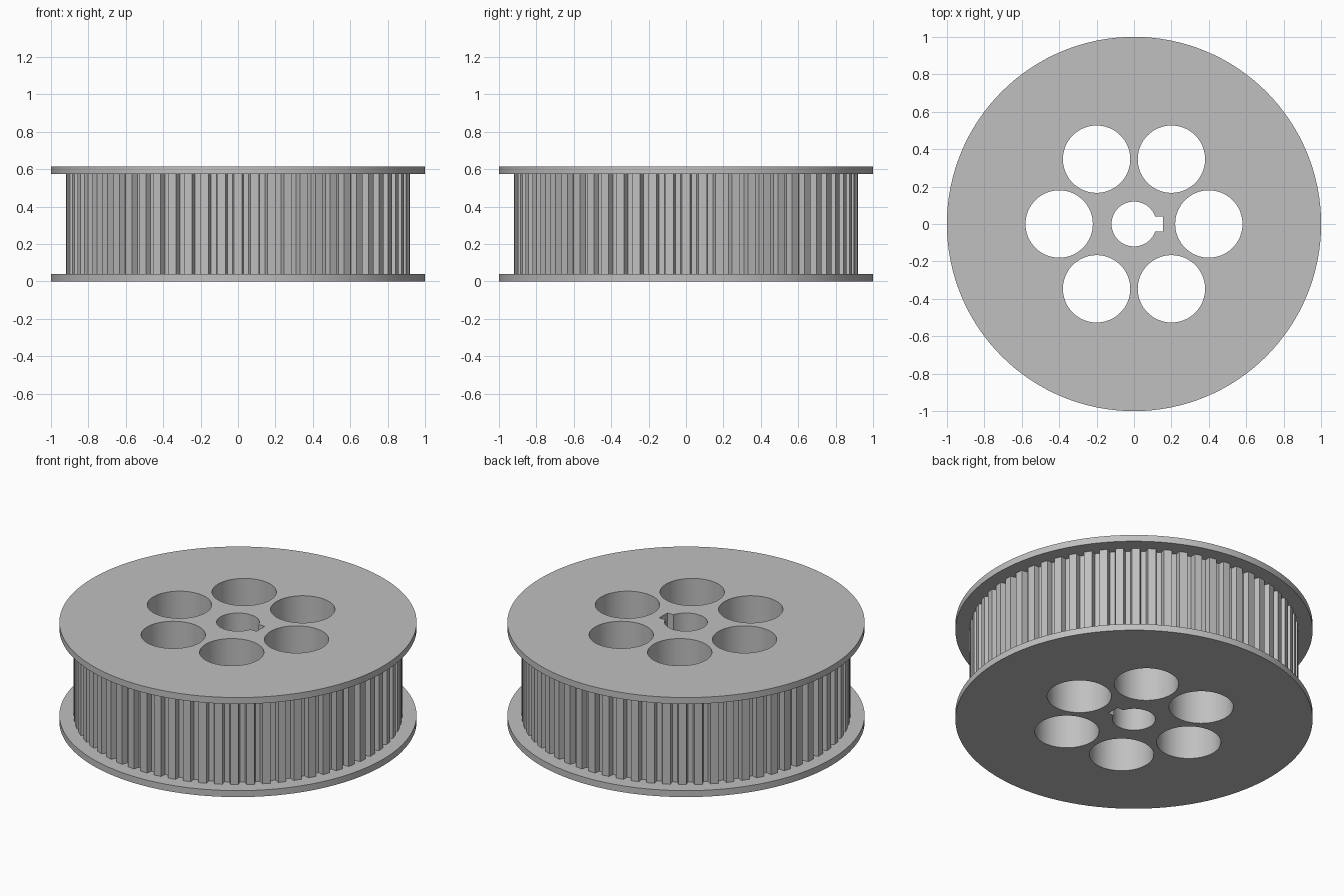
import bpy, bmesh
from math import sin, cos, pi, tau, asin

HEIGHT = 0.615
FLANGE = 0.04
TEETH = 64
TIP_R, ROOT_R = 0.92, 0.885

cube = bpy.data.objects.get("Cube")
if cube:
    bpy.data.objects.remove(cube, do_unlink=True)

steel = bpy.data.materials.new("steel grey")
steel.use_nodes = True
grey = (0.53, 0.53, 0.53, 1)
steel.diffuse_color = grey
steel.node_tree.nodes["Principled BSDF"].inputs["Base Color"].default_value = grey


def polar(r, a):
    return (r * cos(a), r * sin(a))


def circle(r, n, cx=0, cy=0):
    return [(cx + r * cos(tau * i / n), cy + r * sin(tau * i / n)) for i in range(n)]


def prism(name, outline, z0, z1):
    """Solid with a flat outline, from z0 up to z1."""
    bm = bmesh.new()
    base = bm.faces.new([bm.verts.new((x, y, z0)) for x, y in outline])
    top = bmesh.ops.extrude_face_region(bm, geom=[base])["geom"]
    verts = [v for v in top if isinstance(v, bmesh.types.BMVert)]
    bmesh.ops.translate(bm, verts=verts, vec=(0, 0, z1 - z0))
    bmesh.ops.recalc_face_normals(bm, faces=bm.faces)
    mesh = bpy.data.meshes.new(name)
    bm.to_mesh(mesh)
    bm.free()
    mesh.materials.append(steel)
    obj = bpy.data.objects.new(name, mesh)
    bpy.context.collection.objects.link(obj)
    return obj


def combine(target, tool, operation):
    """Apply a boolean and discard the tool."""
    bpy.context.view_layer.objects.active = target
    mod = target.modifiers.new("cut", "BOOLEAN")
    mod.operation = operation
    mod.solver = "EXACT"
    mod.object = tool
    bpy.ops.object.modifier_apply(modifier=mod.name)
    bpy.data.objects.remove(tool, do_unlink=True)


# Toothed rim: trapezoid teeth
pitch = tau / TEETH
rim = []
for i in range(TEETH):
    a = i * pitch
    rim += [polar(ROOT_R, a - 0.34 * pitch), polar(TIP_R, a - 0.25 * pitch),
            polar(TIP_R, a + 0.25 * pitch), polar(ROOT_R, a + 0.34 * pitch)]
pulley = prism("toothed_pulley", rim, FLANGE / 2, HEIGHT - FLANGE / 2)

# Flanges
for name, z in (("lower_flange", 0), ("upper_flange", HEIGHT - FLANGE)):
    combine(pulley, prism(name, circle(1, 128), z, z + FLANGE), "UNION")

# Six lightening holes
for i in range(6):
    cx, cy = polar(0.4, i * pi / 3)
    combine(pulley, prism("hole_cutter", circle(0.18, 64, cx, cy), -0.1, HEIGHT + 0.1),
            "DIFFERENCE")

# Shaft bore with keyway
bore_r, key_half, key_x = 0.12, 0.04, 0.155
start = asin(key_half / bore_r)
bore = [polar(bore_r, start + (tau - 2 * start) * i / 48) for i in range(49)]
bore += [(key_x, -key_half), (key_x, key_half)]
combine(pulley, prism("bore_cutter", bore, -0.1, HEIGHT + 0.1), "DIFFERENCE")

# Smooth round walls, sharp tooth and rim edges
bpy.ops.object.select_all(action="DESELECT")
pulley.select_set(True)
bpy.context.view_layer.objects.active = pulley
bpy.ops.object.shade_smooth_by_angle(angle=pi / 9)
